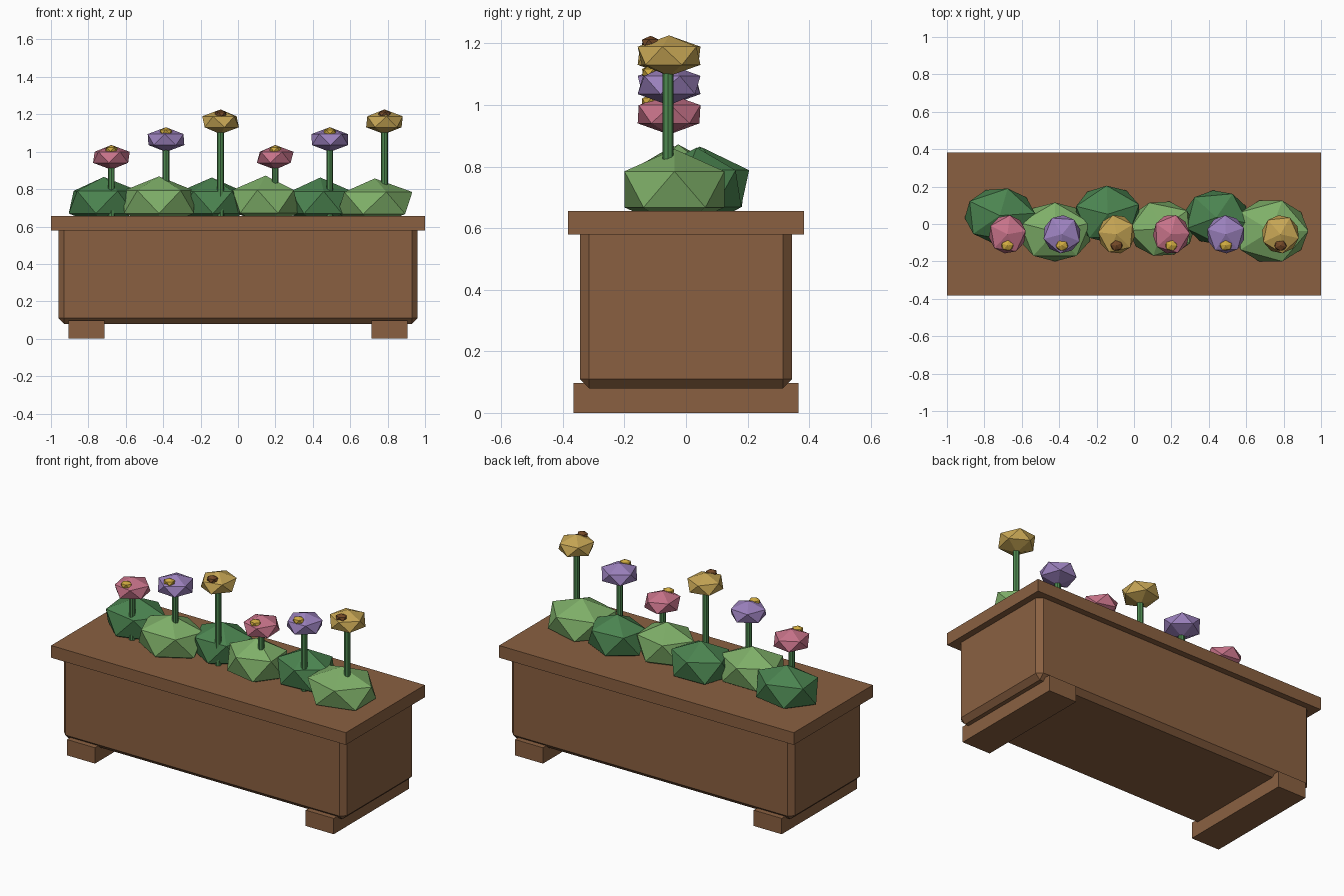
import bpy, bmesh
from math import radians
from mathutils import Matrix, Vector

if "Cube" in bpy.data.objects:
    bpy.data.objects.remove(bpy.data.objects["Cube"])


def material(name, r, g, b):
    m = bpy.data.materials.new(name)
    m.use_nodes = True
    m.diffuse_color = (r, g, b, 1)
    m.node_tree.nodes["Principled BSDF"].inputs["Base Color"].default_value = (r, g, b, 1)
    return m


wood = material("wood brown", 0.255, 0.118, 0.053)
dark_leaf = material("dark leaf green", 0.07, 0.23, 0.08)
light_leaf = material("light leaf green", 0.21, 0.43, 0.14)
stem_green = material("stem green", 0.075, 0.25, 0.08)
pink = material("petal pink", 0.57, 0.17, 0.25)
purple = material("petal purple", 0.33, 0.22, 0.51)
yellow = material("petal yellow", 0.57, 0.38, 0.09)
gold = material("pollen gold", 0.62, 0.40, 0.05)
seed = material("seed brown", 0.17, 0.065, 0.02)


def finish(bm, name, mat):
    mesh = bpy.data.meshes.new(name)
    bm.to_mesh(mesh)
    bm.free()
    mesh.materials.append(mat)
    obj = bpy.data.objects.new(name, mesh)
    bpy.context.collection.objects.link(obj)
    return obj


def box(name, lo, hi, mat):
    bm = bmesh.new()
    lo, hi = Vector(lo), Vector(hi)
    bmesh.ops.create_cube(bm, size=1)
    for v in bm.verts:
        v.co = (lo + hi) / 2 + v.co * (hi - lo)
    return finish(bm, name, mat)


def gem(name, lo, hi, turn, mat):
    """Turned icosahedron stretched to fill the given bounds."""
    bm = bmesh.new()
    bmesh.ops.create_icosphere(bm, subdivisions=1, radius=1,
                               matrix=Matrix.Rotation(radians(turn), 4, 'Z'))
    for axis in range(3):
        low = min(v.co[axis] for v in bm.verts)
        span = max(v.co[axis] for v in bm.verts) - low
        for v in bm.verts:
            v.co[axis] = lo[axis] + (v.co[axis] - low) / span * (hi[axis] - lo[axis])
    return finish(bm, name, mat)


def stem(name, x, y, bottom, top):
    bm = bmesh.new()
    bmesh.ops.create_cone(bm, cap_ends=True, segments=8, radius1=0.018, radius2=0.018,
                          depth=top - bottom,
                          matrix=Matrix.Translation((x, y, (top + bottom) / 2)))
    return finish(bm, name, stem_green)


# Planter: chamfered trough, flat lid and two cross feet
trough = box("planter_trough", (-0.96, -0.345, 0.08), (0.96, 0.345, 0.64), wood)
bevel = trough.modifiers.new("chamfer", 'BEVEL')
bevel.width = 0.03
bevel.segments = 1
box("planter_lid", (-1, -0.383, 0.58), (1, 0.383, 0.655), wood)
for side, x in (("right", -0.81), ("left", 0.81)):
    box("foot_" + side, (x - 0.095, -0.365, 0), (x + 0.095, 0.365, 0.097), wood)

# Bushes: x range, y range, top, turn
bushes = [
    (-0.905, -0.53, -0.10, 0.19, 0.865, 5),
    (-0.61, -0.235, -0.20, 0.115, 0.868, 90),
    (-0.31, 0.03, -0.10, 0.205, 0.862, 20),
    (-0.03, 0.325, -0.17, 0.12, 0.872, 40),
    (0.27, 0.61, -0.11, 0.18, 0.862, 60),
    (0.53, 0.932, -0.20, 0.125, 0.857, 0),
]
for i, (x0, x1, y0, y1, top, turn) in enumerate(bushes):
    gem(f"bush_{i + 1}", (x0, y0, 0.595), (x1, y1, top), turn,
        light_leaf if i % 2 else dark_leaf)

# Flowers: stem, faceted bloom and a small centre towards the front
kinds = [(pink, gold, 0.97), (purple, gold, 1.065), (yellow, seed, 1.16)]
y = -0.055
for i, turn in enumerate((10, 50, 30, 75, 20, 60)):
    petal, centre, z = kinds[i % 3]
    x = -0.677 + i * 0.292
    stem(f"stem_{i + 1}", x, y - 0.004, 0.64, z)
    gem(f"bloom_{i + 1}", (x - 0.098, y - 0.102, z - 0.066),
        (x + 0.098, y + 0.102, z + 0.066), turn, petal)
    gem(f"bloom_centre_{i + 1}", (x - 0.032, y - 0.088, z + 0.018),
        (x + 0.032, y - 0.032, z + 0.065), turn, centre)
